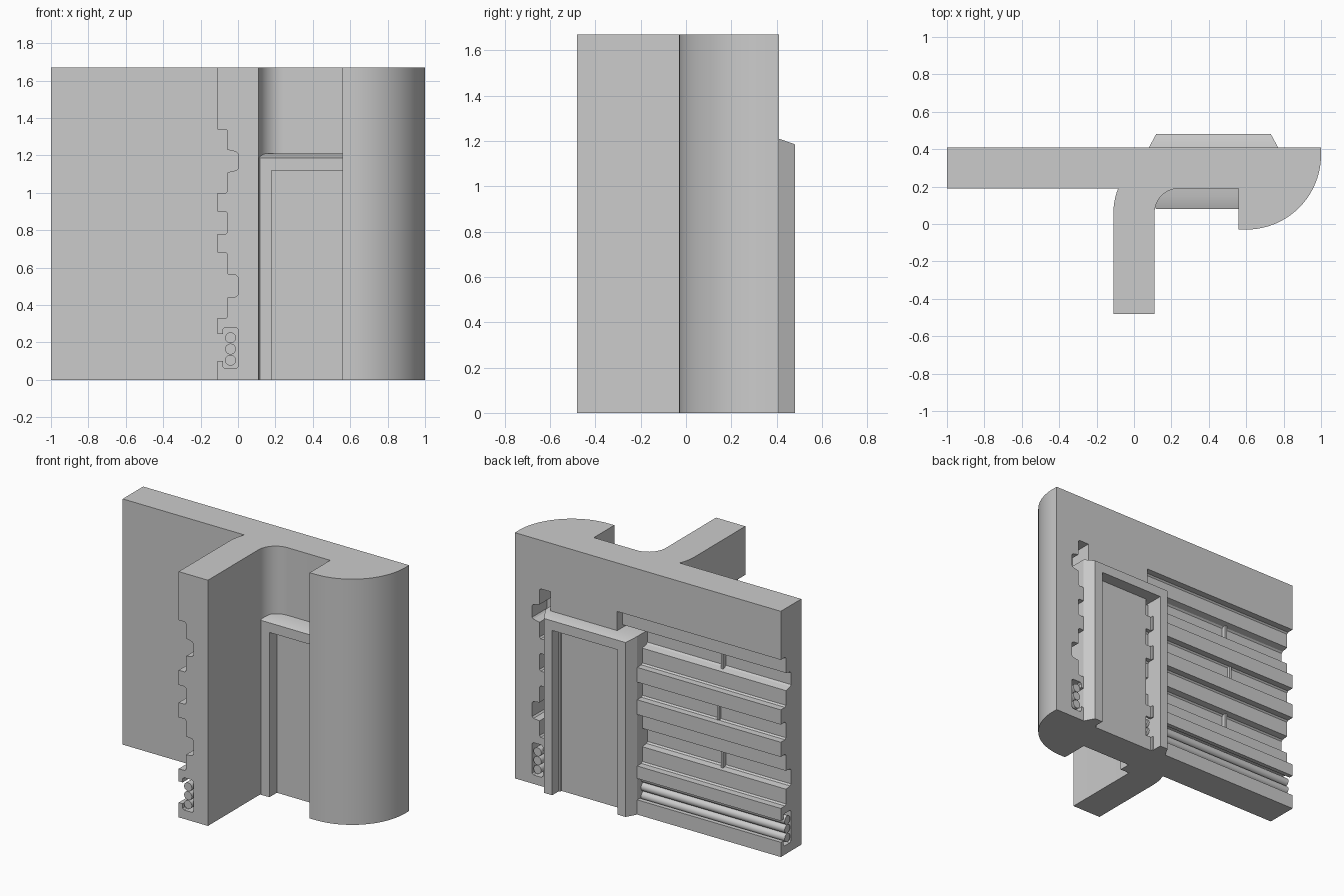
import bpy, bmesh, math
from mathutils import Vector

if "Cube" in bpy.data.objects:
    bpy.data.objects.remove(bpy.data.objects["Cube"])

H = 1.67
# groove outlines as (depth, z); depth 0 is the wall face
GROOVES = [
    [(-.03, 1.34), (.045, 1.34), (.055, 1.33), (.055, 1.23), (.1, 1.22), (.11, 1.21), (.11, 1.13),
     (.1, 1.12), (.055, 1.11), (.055, 1.01), (.045, 1.0), (-.03, 1.0)],
    [(-.03, .9), (.045, .9), (.055, .89), (.055, .79), (.045, .78), (-.03, .78)],
    [(-.03, .68), (.045, .68), (.055, .67), (.055, .565), (.1, .56), (.11, .55), (.11, .455),
     (.1, .445), (.055, .44), (.055, .34), (.045, .33), (-.03, .33)],
    [(-.03, .245), (.055, .245), (.03, .25), (.03, .27), (.04, .28), (.1, .28), (.11, .27), (.11, .07),
     (.1, .06), (.04, .06), (.03, .07), (.03, .09), (.055, .1), (-.03, .1)],
]
GROOVES[3][1] = (.03, .245)
GROOVES[3][12] = (.03, .1)


def prism(name, pts, sweep):
    """Closed solid from a 3D outline moved along a vector."""
    bm = bmesh.new()
    f = bm.faces.new([bm.verts.new(p) for p in pts])
    r = bmesh.ops.extrude_face_region(bm, geom=[f])
    bmesh.ops.translate(bm, vec=Vector(sweep),
                        verts=[v for v in r['geom'] if isinstance(v, bmesh.types.BMVert)])
    bmesh.ops.recalc_face_normals(bm, faces=bm.faces)
    me = bpy.data.meshes.new(name)
    bm.to_mesh(me)
    bm.free()
    ob = bpy.data.objects.new(name, me)
    bpy.context.collection.objects.link(ob)
    return ob


def box(name, x0, x1, y0, y1, z0, z1):
    return prism(name, [(x0, y0, z0), (x1, y0, z0), (x1, y1, z0), (x0, y1, z0)], (0, 0, z1 - z0))


def arc(cx, cy, r, a0, a1, n):
    return [(cx + r * math.cos(math.radians(a0 + (a1 - a0) * i / n)),
             cy + r * math.sin(math.radians(a0 + (a1 - a0) * i / n))) for i in range(n + 1)]


def cut(ob, cutter):
    m = ob.modifiers.new("cut", 'BOOLEAN')
    m.operation = 'DIFFERENCE'
    m.solver = 'EXACT'
    m.object = cutter
    cutter.hide_render = True
    bpy.context.view_layer.objects.active = ob
    bpy.ops.object.modifier_apply(modifier=m.name)
    bpy.data.objects.remove(cutter)


def pipe(name, start, length, axis):
    x, y, z = start
    ring = arc(0, 0, .029, 0, 345, 23)
    if axis == 'x':
        ob = prism(name, [(x, y + a, z + b) for a, b in ring], (length, 0, 0))
    else:
        ob = prism(name, [(x + a, y, z + b) for a, b in ring], (0, length, 0))
    return ob


# wall plan: straight wall, curved side wall and rounded column
a_start = math.degrees(math.pi - math.asin(.13 / .35))
plan = [(-1, .41), (-1, .19)] + arc(.24, .06, .35, a_start, 180, 6)
plan += [(-.11, -.48), (.11, -.48)] + arc(.24, .06, .13, 180, 90, 12)
plan += [(.56, .19), (.56, -.03)] + arc(.6, .37, .4, -90, 0, 20) + [(1, .41)]
wall = prism("wall", [(x, y, 0) for x, y in plan], (0, 0, H))

# siding grooves on the back, beside the door, and on the side wall
for g in GROOVES:
    cut(wall, prism("back_cutter", [(-1.05, .41 - d, z) for d, z in g], (1.28, 0, 0)))
    cut(wall, prism("column_cutter", [(.76 + d, .25, z) for d, z in g], (0, .2, 0)))
    cut(wall, prism("side_cutter", [(-.11 + d, -.5, z) for d, z in g], (0, .688, 0)))
cut(wall, box("door_cutter", .19, .66, .395, .45, -.05, 1.12))

# pipes in the low channel
for i, z in enumerate((.105, .165, .225)):
    pipe("back_pipe_%d" % i, (-1, .34, z), 1.2, 'x')
    pipe("side_pipe_%d" % i, (-.04, -.48, z), .67, 'y')
    pipe("column_pipe_%d" % i, (.83, .24, z), .17, 'y')

# thin panel joints in the back grooves
for i, (z0, z1, y) in enumerate(((1.005, 1.22, .33), (.785, .895, .375), (.335, .56, .33), (.06, .27, .33))):
    box("panel_joint_%d" % i, -.51, -.495, .29, y, z0, z1)

# door frame: an arch with bevelled edges on both faces
def arch(inset):
    a, b, t = .08 + inset, .77 - inset, 1.21 - inset * .65
    return [(a, 0), (a, t), (b, t), (b, 0), (.67, 0), (.67, 1.12), (.18, 1.12), (.18, 0)]

bm = bmesh.new()
rings = [[bm.verts.new((x, y, z)) for x, z in arch(i)]
         for y, i in ((.08, .038), (.15, 0), (.41, 0), (.48, .038))]
for lo, hi in zip(rings, rings[1:]):
    for k in range(8):
        j = (k + 1) % 8
        bm.faces.new((lo[k], lo[j], hi[j], hi[k]))
for r in (rings[0], rings[-1]):
    for q in ((0, 1, 6, 7), (1, 2, 5, 6), (2, 3, 4, 5)):
        bm.faces.new([r[k] for k in q])
bmesh.ops.recalc_face_normals(bm, faces=bm.faces)
me = bpy.data.meshes.new("door_frame")
bm.to_mesh(me)
bm.free()
bpy.context.collection.objects.link(bpy.data.objects.new("door_frame", me))

# door leaf, seen on the front
box("door_leaf", .18, .67, .16, .29, 0, 1.12)

# smooth the curved parts, keep edges sharp
for ob in bpy.context.collection.objects:
    ob.select_set(True)
bpy.context.view_layer.objects.active = wall
bpy.ops.object.shade_smooth_by_angle(angle=math.radians(25))
